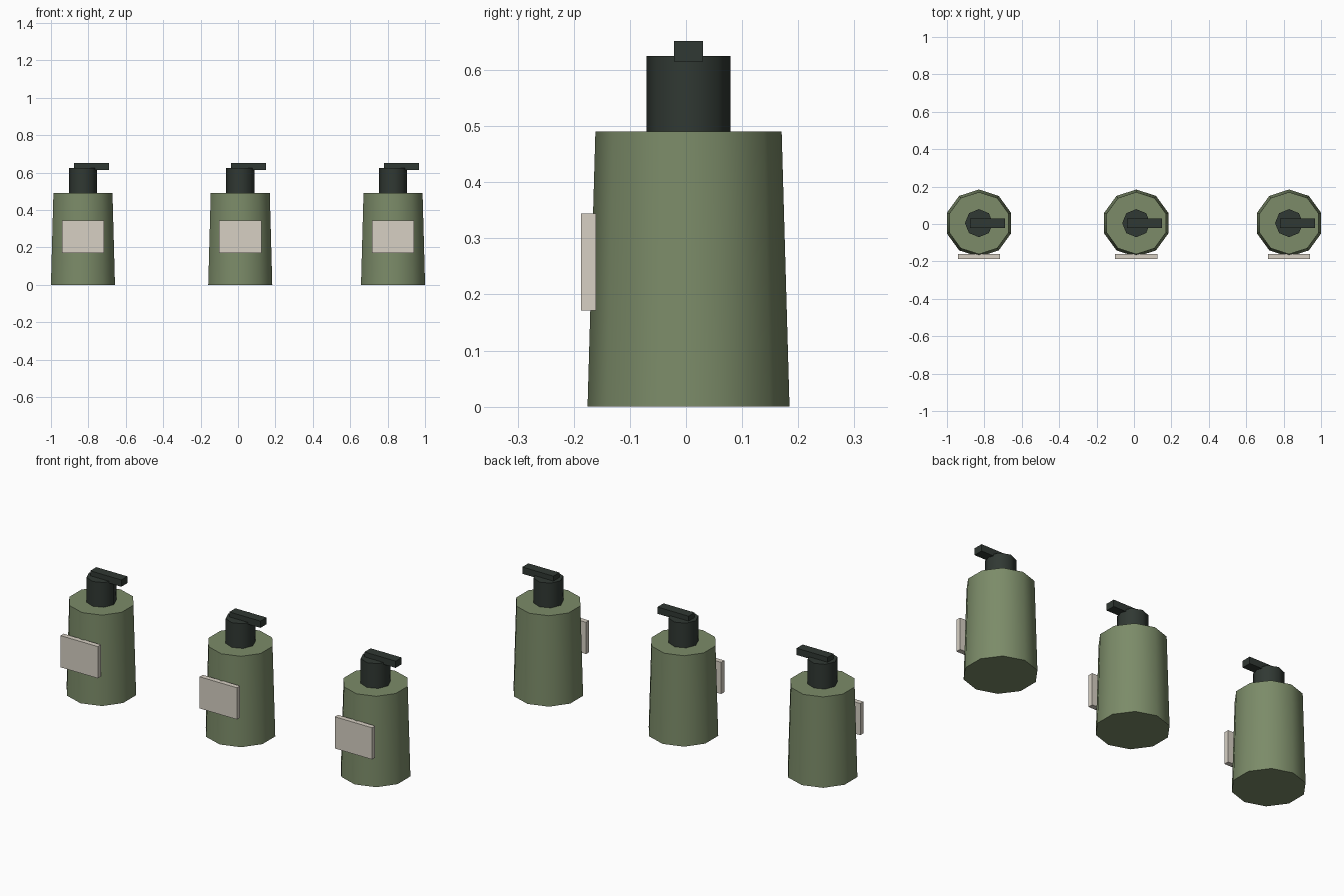
import bpy, math

if "Cube" in bpy.data.objects:
    bpy.data.objects.remove(bpy.data.objects["Cube"])

CY = 0.0045  # bottle axis, set back slightly so the label fits the bounds


def material(name, rgb):
    m = bpy.data.materials.new(name)
    m.diffuse_color = (*rgb, 1)
    m.use_nodes = True
    m.node_tree.nodes["Principled BSDF"].inputs["Base Color"].default_value = m.diffuse_color
    return m


GREEN = material("green_glaze", (0.20, 0.26, 0.14))
DARK = material("dark_plastic", (0.030, 0.040, 0.033))
CREAM = material("cream_paper", (0.68, 0.63, 0.55))


def tapered(name, sides, r1, r2, x, z0, z1, mat):
    bpy.ops.mesh.primitive_cone_add(vertices=sides, radius1=r1, radius2=r2,
                                    depth=z1 - z0, location=(x, CY, (z0 + z1) / 2))
    ob = bpy.context.object
    ob.name = name
    ob.data.materials.append(mat)
    bpy.ops.object.shade_smooth_by_angle(angle=math.radians(60))


def box(name, lo, hi, mat):
    bpy.ops.mesh.primitive_cube_add(size=1, location=[(a + b) / 2 for a, b in zip(lo, hi)])
    ob = bpy.context.object
    ob.name = name
    ob.scale = [b - a for a, b in zip(lo, hi)]
    bpy.ops.object.transform_apply(location=False, rotation=False, scale=True)
    ob.data.materials.append(mat)


# Row of three pump bottles
for side, x in (("left", -0.829), ("middle", 0.012), ("right", 0.829)):
    # ten-sided body and eight-sided pump collar
    tapered(f"{side}_bottle_body", 10, 0.18, 0.166, x, 0, 0.49, GREEN)
    tapered(f"{side}_pump_collar", 8, 0.075, 0.075, x, 0.489, 0.625, DARK)
    # spout pointing to +x
    box(f"{side}_pump_spout", (x - 0.049, CY - 0.026, 0.615),
        (x + 0.139, CY + 0.026, 0.652), DARK)
    # label plate on the front
    box(f"{side}_label", (x - 0.1125, -0.187, 0.171),
        (x + 0.1125, -0.160, 0.344), CREAM)
